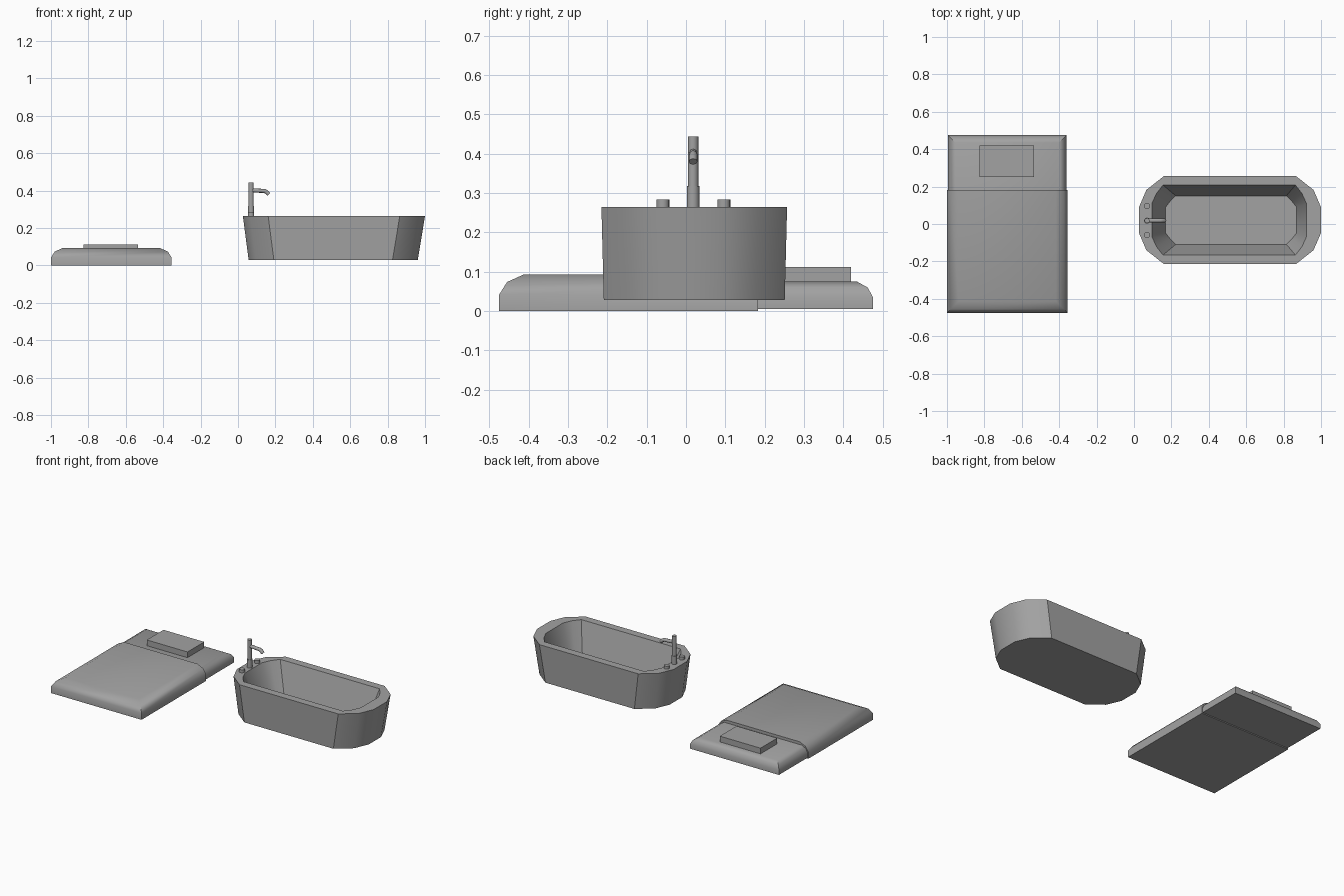
import bpy, bmesh, math

old = bpy.data.objects.get("Cube")
if old:
    bpy.data.objects.remove(old, do_unlink=True)

# One plain grey for everything
grey = bpy.data.materials.new("plain_grey")
grey.use_nodes = True
colour = (0.36, 0.36, 0.36, 1)
grey.diffuse_color = colour
grey.node_tree.nodes["Principled BSDF"].inputs["Base Color"].default_value = colour


def finish(obj, angle=35):
    obj.data.materials.append(grey)
    bpy.ops.object.select_all(action='DESELECT')
    obj.select_set(True)
    bpy.context.view_layer.objects.active = obj
    if obj.type == 'MESH':
        bpy.ops.object.shade_smooth_by_angle(angle=math.radians(angle))
    return obj


def loft(name, rings, angle=35):
    """Skin a stack of equal-sized rings and cap both ends."""
    bm = bmesh.new()
    loops = [[bm.verts.new(p) for p in ring] for ring in rings]
    n = len(loops[0])
    for a, b in zip(loops, loops[1:]):
        for i in range(n):
            j = (i + 1) % n
            bm.faces.new((a[i], a[j], b[j], b[i]))
    bm.faces.new(loops[0][::-1])
    bm.faces.new(loops[-1])
    bmesh.ops.recalc_face_normals(bm, faces=bm.faces)
    mesh = bpy.data.meshes.new(name)
    bm.to_mesh(mesh)
    bm.free()
    obj = bpy.data.objects.new(name, mesh)
    bpy.context.collection.objects.link(obj)
    return finish(obj, angle)


def rect(x0, x1, y0, y1, z):
    return [(x0, y0, z), (x1, y0, z), (x1, y1, z), (x0, y1, z)]


def rounded_slab(name, x0, x1, y0, y1, profile, foot, head):
    """Slab whose upper edges step in by (inset, z); foot and head scale the end insets."""
    return loft(name, [rect(x0 + i, x1 - i, y0 + i * foot, y1 - i * head, z)
                       for i, z in profile])


def cylinder(name, x, y, z0, z1, r, sides=16):
    bpy.ops.mesh.primitive_cylinder_add(vertices=sides, radius=r, depth=z1 - z0,
                                        location=(x, y, (z0 + z1) / 2))
    obj = bpy.context.object
    obj.name = name
    return finish(obj)


# Bed: mattress, blanket over the foot end, pillow
rounded_slab("mattress", -0.995, -0.36, -0.46, 0.475,
             [(0, 0.006), (0, 0.036), (0.013, 0.06), (0.04, 0.075)], 1, 1)
rounded_slab("blanket", -1, -0.355, -0.475, 0.183,
             [(0, 0), (0, 0.042), (0.02, 0.074), (0.062, 0.093)], 1, 0)
loft("pillow", [rect(-0.825, -0.535, 0.25, 0.42, z) for z in (0.07, 0.112)])


# Bathtub: outer wall, flat rim, sloping inner wall and floor
def tub_ring(x0, x1, half_width, corner, z, yc=0.021):
    cx, hx = (x0 + x1) / 2, (x1 - x0) / 2
    quarter = [(hx - dx, half_width - dy) for dx, dy in corner]
    ring = quarter[::-1]
    ring += [(-x, y) for x, y in quarter]
    ring += [(-x, -y) for x, y in quarter[::-1]]
    ring += [(x, -y) for x, y in quarter]
    return [(cx + x, yc + y, z) for x, y in ring]


outer = [(0.135, 0), (0.04, 0.075), (0, 0.168)]
inner = [(0.06, 0), (0.025, 0.045), (0, 0.1)]
floor = [(0.055, 0), (0.025, 0.03), (0, 0.062)]
loft("bathtub", [
    tub_ring(0.057, 0.961, 0.23, outer, 0.028),
    tub_ring(0.026, 1.0, 0.236, outer, 0.265),
    tub_ring(0.095, 0.923, 0.187, inner, 0.265),
    tub_ring(0.168, 0.87, 0.13, floor, 0.07),
])

# Tap: column with a collar, bent spout and two knobs
TAP_X, TAP_Y = 0.07, 0.018
cylinder("tap_column", TAP_X, TAP_Y, 0.26, 0.444, 0.0135)
cylinder("tap_collar", TAP_X, TAP_Y, 0.26, 0.318, 0.016)
for side, y in (("left", 0.096), ("right", -0.059)):
    cylinder("tap_knob_" + side, TAP_X, y, 0.26, 0.284, 0.0165)

curve = bpy.data.curves.new("tap_spout", 'CURVE')
curve.dimensions = '3D'
curve.bevel_depth = 0.011
curve.bevel_resolution = 2
curve.use_fill_caps = True
path = [(TAP_X, 0.402), (0.14, 0.398), (0.151, 0.394), (0.165, 0.38)]
spline = curve.splines.new('POLY')
spline.points.add(len(path) - 1)
for point, (x, z) in zip(spline.points, path):
    point.co = (x, TAP_Y, z, 1)
spout = bpy.data.objects.new("tap_spout", curve)
bpy.context.collection.objects.link(spout)
finish(spout)
